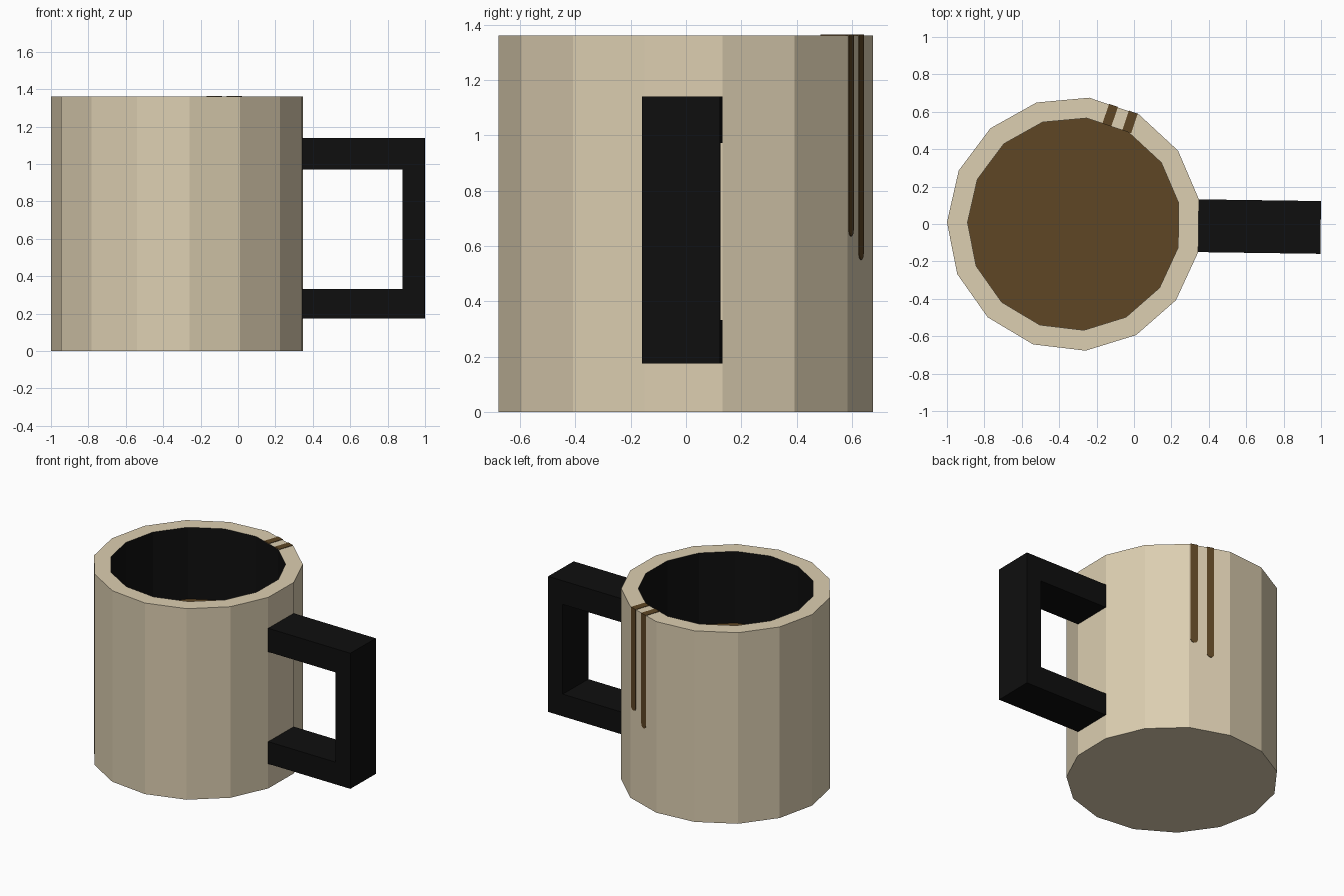
import bpy, bmesh, math
from mathutils import Matrix, Vector

if "Cube" in bpy.data.objects:
    bpy.data.objects.remove(bpy.data.objects["Cube"])

SIDES, R, R_IN, H = 15, 0.68, 0.57, 1.36
COFFEE_Z = 0.85
TWIST = math.radians(-0.8)
STEP = 2 * math.pi / SIDES
APOTHEM, APOTHEM_IN = R * math.cos(STEP / 2), R_IN * math.cos(STEP / 2)
AXIS = Matrix.Translation((-0.32, 0, 0))


def material(name, rgb):
    m = bpy.data.materials.new(name)
    m.diffuse_color = (*rgb, 1)
    m.use_nodes = True
    m.node_tree.nodes["Principled BSDF"].inputs["Base Color"].default_value = m.diffuse_color
    return m


cream = material("cream", (0.72, 0.62, 0.44))
black = material("black", (0.0045, 0.0045, 0.0045))
brown = material("coffee brown", (0.112, 0.061, 0.018))


def finish(name, bm, mats, matrix):
    bmesh.ops.recalc_face_normals(bm, faces=bm.faces)
    me = bpy.data.meshes.new(name)
    bm.to_mesh(me)
    bm.free()
    for m in mats:
        me.materials.append(m)
    ob = bpy.data.objects.new(name, me)
    ob.matrix_world = matrix
    bpy.context.collection.objects.link(ob)
    return ob


def prism(name, outline, depth, mat, matrix):
    """Extrude a 3D outline along the depth vector."""
    bm = bmesh.new()
    face = bm.faces.new([bm.verts.new(p) for p in outline])
    ext = bmesh.ops.extrude_face_region(bm, geom=[face])["geom"]
    bmesh.ops.translate(bm, vec=Vector(depth),
                        verts=[v for v in ext if isinstance(v, bmesh.types.BMVert)])
    return finish(name, bm, [mat], matrix)


# Mug: rings joined from base to rim, then down the black inner wall to the coffee
bm = bmesh.new()
rings = []
for r, z in ((R, 0), (R, H), (R_IN, H), (R_IN, COFFEE_Z)):
    rings.append([bm.verts.new((r * math.cos((i + 0.5) * STEP), r * math.sin((i + 0.5) * STEP), z))
                  for i in range(SIDES)])
for k in range(3):
    for i in range(SIDES):
        j = (i + 1) % SIDES
        f = bm.faces.new((rings[k][i], rings[k][j], rings[k + 1][j], rings[k + 1][i]))
        f.material_index = 1 if k == 2 else 0
bm.faces.new(rings[0])
bm.faces.new(rings[3]).material_index = 2
finish("mug", bm, [cream, black, brown], AXIS @ Matrix.Rotation(TWIST, 4, 'Z'))

# Square handle: C-shaped profile as wide as one side of the mug
profile = [(0.655, 0.175), (1.318, 0.175), (1.318, 1.14), (0.655, 1.14),
           (0.655, 0.972), (1.202, 0.972), (1.202, 0.333), (0.655, 0.333)]
prism("handle", [(u, -0.141, z) for u, z in profile], (0, 0.282, 0), black,
      AXIS @ Matrix.Rotation(TWIST, 4, 'Z'))

# Coffee drips: thin round-ended plates on the third side, continued over the rim
side = AXIS @ Matrix.Rotation(TWIST + 3 * STEP, 4, 'Z')
T = 0.003
for n, (centre, end) in enumerate(((0.005, 0.55), (-0.107, 0.635))):
    w = 0.025
    outline = [(APOTHEM - T, centre + w, H + T), (APOTHEM - T, centre - w, H + T)]
    for i in range(9):
        a = math.pi + math.pi * i / 8
        outline.append((APOTHEM - T, centre + w * math.cos(a), end + w + w * math.sin(a)))
    prism(f"drip_{n + 1}", outline, (2 * T, 0, 0), brown, side)
    rim = [(u, centre + s * w, H - T) for u, s in
           ((APOTHEM_IN, -1), (APOTHEM, -1), (APOTHEM, 1), (APOTHEM_IN, 1))]
    prism(f"rim_drip_{n + 1}", rim, (0, 0, 2 * T), brown, side)
